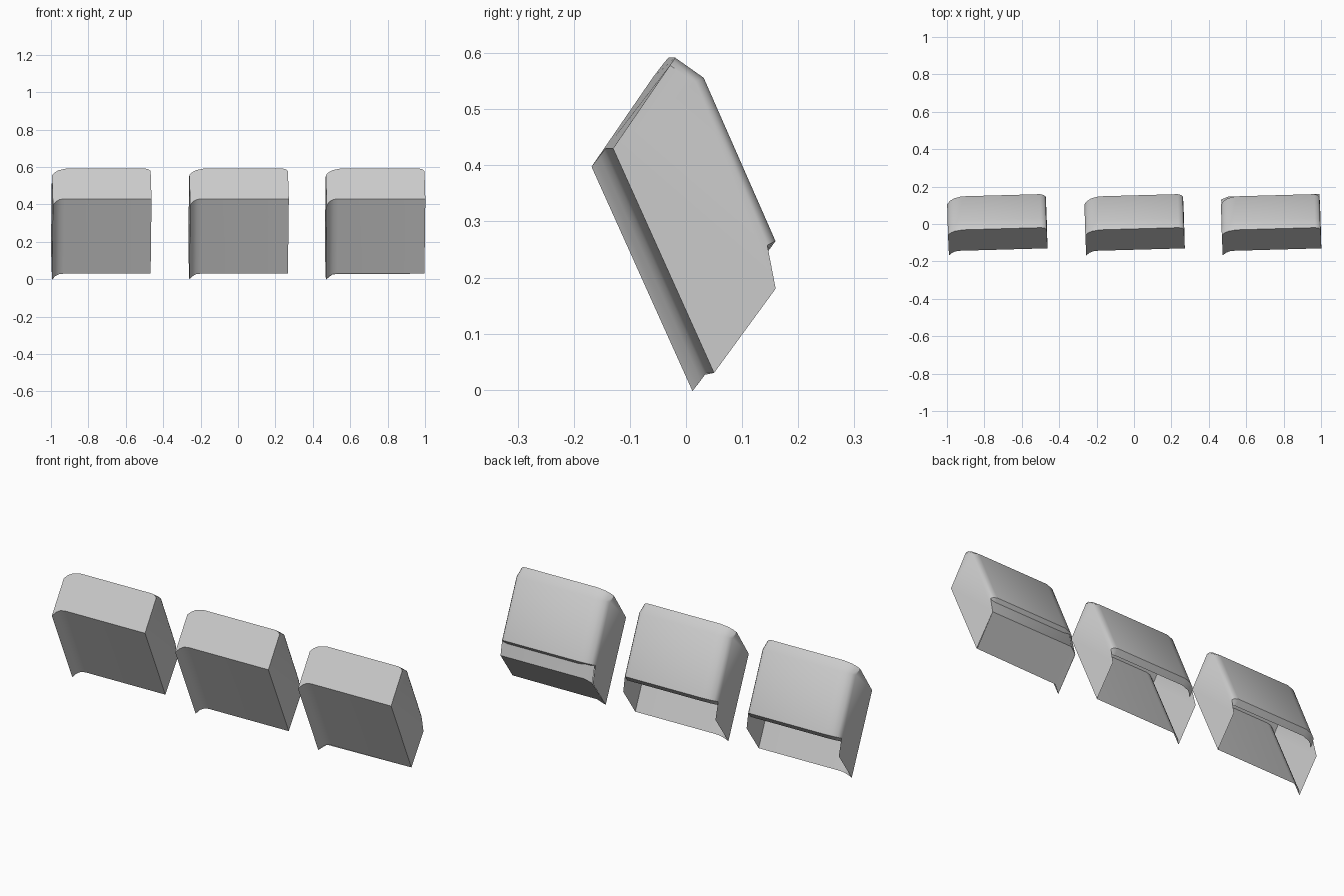
import bpy, bmesh, math
from mathutils import Vector, Matrix

if "Cube" in bpy.data.objects:
    bpy.data.objects.remove(bpy.data.objects["Cube"])

YAW = 0.028
C = Vector((0.59, 0.81))    # depth direction (y, z), parallel to top and mouth
N = Vector((0.91, 0.41))    # direction square to the front and back panels

# side profile points (y, z)
FRONT_LOW, FRONT_TOP = Vector((0.0425, 0.03)), Vector((-0.1375, 0.43))
CROWN, SHOULDER = Vector((-0.026, 0.592)), Vector((0.025, 0.556))
LIP, TIP = Vector((0.153, 0.265)), Vector((0.1625, 0.194))

# (x, drop) columns: rounded side edges of the back, flared left edge of the front
BACK = [(-0.264, 0.044), (-0.25, 0.026), (-0.228, 0.011), (-0.185, 0.0),
        (0.235, 0.0), (0.255, 0.006), (0.264, 0.017)]
FRONT = [(-0.262, 0.04), (-0.245, 0.017), (-0.225, 0.004), (-0.20, 0.0), (0.266, 0.0)]


def row(bm, base, cols, direction):
    """One row of vertices across the width."""
    out = []
    for x, drop in cols:
        p = base - direction * drop
        out.append(bm.verts.new((x, p.x, p.y)))
    return out


def skin(bm, a, b):
    for i in range(len(a) - 1):
        bm.faces.new((a[i], a[i + 1], b[i + 1], b[i]))


def finish(bm, name, x):
    bmesh.ops.recalc_face_normals(bm, faces=bm.faces)
    bmesh.ops.transform(bm, matrix=Matrix.Translation((x, 0, 0)) @ Matrix.Rotation(YAW, 4, 'Z'),
                        verts=bm.verts)
    mesh = bpy.data.meshes.new(name)
    bm.to_mesh(mesh)
    bm.free()
    obj = bpy.data.objects.new(name, mesh)
    bpy.context.collection.objects.link(obj)
    bpy.ops.object.select_all(action='DESELECT')
    obj.select_set(True)
    bpy.context.view_layer.objects.active = obj
    bpy.ops.object.shade_smooth_by_angle(angle=math.radians(40))


def hood(name, x):
    bm = bmesh.new()
    low, top = row(bm, FRONT_LOW, FRONT, C), row(bm, FRONT_TOP, FRONT, C)
    crown, shoulder = row(bm, CROWN, BACK, C), row(bm, SHOULDER, BACK, N)
    lip = row(bm, LIP, BACK, N)
    ends = [BACK[0], BACK[-1]]
    tips = row(bm, TIP, ends, C)
    # front panel, rounded crown and back panel
    skin(bm, low, top)
    skin(bm, crown, shoulder)
    skin(bm, shoulder, lip)
    # flat top cap
    bm.faces.new(top + crown[::-1])
    # side walls
    for i, tip in ((0, tips[0]), (-1, tips[1])):
        bm.faces.new((low[i], top[i], crown[i], shoulder[i], lip[i], tip))
    # small return under the back lip
    skin(bm, lip, row(bm, LIP - C * 0.035, BACK, N))
    finish(bm, name, x)


def door(name, x):
    # panel closing the mouth
    bm = bmesh.new()
    cols = [(-0.262, 0.042), (-0.225, 0.017), (0.264, 0.017)]
    strip, tip = row(bm, LIP, cols, N), row(bm, TIP, cols, C)
    low = row(bm, FRONT_LOW, [(-0.262, 0.04), (-0.225, 0.004), (0.264, 0.0)], C)
    skin(bm, strip, tip)
    skin(bm, tip, low)
    finish(bm, name, x)


for label, x in (("left", -0.732), ("middle", 0.002), ("right", 0.732)):
    hood(label + "_hood", x)
door("right_mouth_panel", 0.732)
